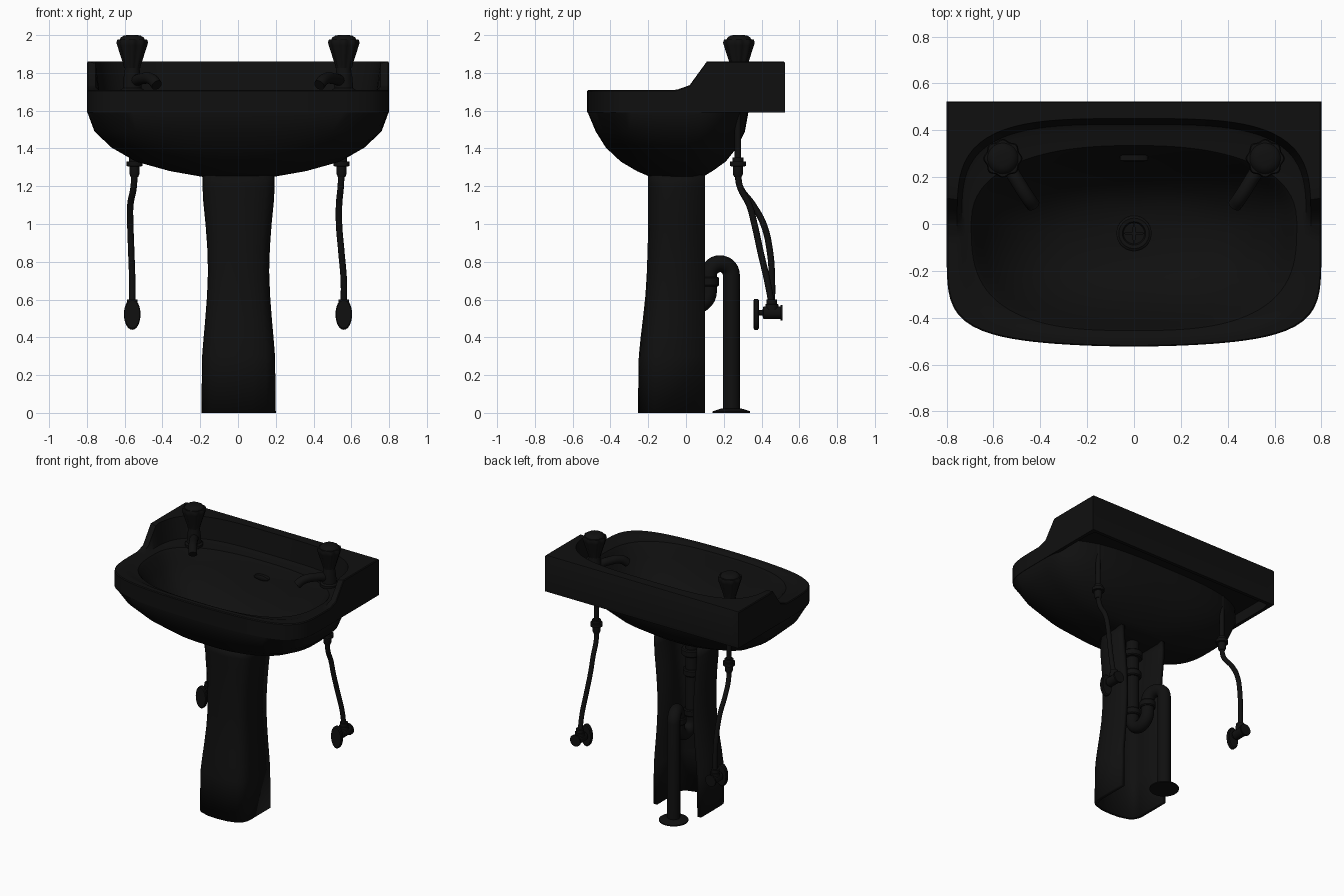
import bpy, bmesh
from math import sin, cos, pi, atan2
from mathutils import Vector, Matrix

if "Cube" in bpy.data.objects:
    bpy.data.objects.remove(bpy.data.objects["Cube"])

black = bpy.data.materials.new("black")
black.diffuse_color = (0.005, 0.005, 0.005, 1)
black.use_nodes = True
black.node_tree.nodes["Principled BSDF"].inputs["Base Color"].default_value = black.diffuse_color


def loft(name, loops, cap0=True, cap1=True, closed=True, angle=0.6, matrix=None):
    bm = bmesh.new()
    rows = [[bm.verts.new(p) for p in lp] for lp in loops]
    n = len(rows[0])
    for a, b in zip(rows, rows[1:]):
        for i in range(n if closed else n - 1):
            j = (i + 1) % n
            bm.faces.new((a[i], a[j], b[j], b[i]))
    if cap0:
        bm.faces.new(rows[0][::-1])
    if cap1:
        bm.faces.new(rows[-1])
    if matrix:
        bm.transform(matrix)
    me = bpy.data.meshes.new(name)
    bm.to_mesh(me)
    bm.free()
    me.materials.append(black)
    ob = bpy.data.objects.new(name, me)
    bpy.context.collection.objects.link(ob)
    bpy.ops.object.select_all(action='DESELECT')
    ob.select_set(True)
    bpy.context.view_layer.objects.active = ob
    bpy.ops.object.shade_smooth_by_angle(angle=angle)
    return ob


def lathe(name, profile, loc, axis='Z', n=32, flutes=0, depth=0.0, squash=(1, 1, 1)):
    # profile = (radius, height) pairs from bottom to top
    loops = []
    for r, z in profile:
        loop = []
        for i in range(n):
            t = 2 * pi * i / n
            k = r * (1 + depth * cos(flutes * t))
            loop.append((k * cos(t), k * sin(t), z))
        loops.append(loop)
    m = Matrix.Diagonal((*squash, 1))
    if axis == 'Y':
        m = Matrix.Rotation(-pi / 2, 4, 'X') @ m
    return loft(name, loops, matrix=Matrix.Translation(loc) @ m)


def tube(name, pts, r, kind='BEZIER'):
    cu = bpy.data.curves.new(name, 'CURVE')
    cu.dimensions = '3D'
    cu.bevel_depth, cu.bevel_resolution, cu.resolution_u = r, 5, 10
    cu.use_fill_caps = True
    sp = cu.splines.new(kind)
    if kind == 'BEZIER':
        sp.bezier_points.add(len(pts) - 1)
        for bp, p in zip(sp.bezier_points, pts):
            bp.co = p
            bp.handle_left_type = bp.handle_right_type = 'AUTO'
    else:
        sp.points.add(len(pts) - 1)
        for bp, p in zip(sp.points, pts):
            bp.co = (*p, 1)
        sp.use_smooth = True
    cu.materials.append(black)
    ob = bpy.data.objects.new(name, cu)
    bpy.context.collection.objects.link(ob)
    return ob


# Shared loop angles, snapped to the slab corners and the side ramp
N = 144
angles = [2 * pi * i / N for i in range(N)]
for y in (0.523, 0.11, 0.02, -0.05):
    for x in (0.8, -0.8):
        t = atan2(y, x) % (2 * pi)
        k = min(range(N), key=lambda i: abs(angles[i] - t))
        angles[k] = t


def rim_height(y):
    pts = [(-9, 1.71), (-0.05, 1.71), (0.02, 1.735), (0.11, 1.86), (9, 1.86)]
    for (y0, z0), (y1, z1) in zip(pts, pts[1:]):
        if y <= y1:
            return z0 + (z1 - z0) * (y - y0) / (y1 - y0)


def outline(a, yf, yb, nf, nb, z, y0=0.0, bow=0.0):
    # superelliptic front half (bowed forward) and back half; nb = 0 makes a square back
    loop = []
    for t in angles:
        c, s = abs(cos(t)) / a, sin(t)
        b, n = (yb - y0, nb) if s >= 0 else (y0 - yf, nf)
        front = s < 0
        s = abs(s) / b
        r = 1 / max(c, s) if n == 0 else (c ** n + s ** n) ** (-1 / n)
        x, y = r * cos(t), r * sin(t)
        if front:
            y *= 1 - bow * (x / a) ** 2
        y += y0
        loop.append((x, y, z(y) if callable(z) else z))
    return loop


# Basin: hollow slab, raised back, tap deck and bowl interior
B = 0.12
loft("basin", [
    outline(0.775, -0.495, 0.322, 5.5, 3, 1.67, bow=B),
    outline(0.775, -0.495, 0.498, 5.5, 0, 1.67, bow=B),
    outline(0.775, -0.495, 0.498, 5.5, 0, 1.59, bow=B),
    outline(0.80, -0.523, 0.523, 6, 0, 1.59, bow=B),
    outline(0.80, -0.523, 0.523, 6, 0, lambda y: rim_height(y) - 0.006, bow=B),
    outline(0.795, -0.518, 0.519, 6, 0, rim_height, bow=B),
    outline(0.755, -0.49, 0.45, 5.5, 3.6, rim_height, bow=B),
    outline(0.735, -0.478, 0.425, 5, 3.5, 1.707, bow=B),
    outline(0.72, -0.47, 0.41, 4.5, 3.4, 1.70, bow=B),
    outline(0.695, -0.455, 0.335, 3, 2.4, 1.695, bow=0.03),
    outline(0.68, -0.445, 0.32, 2.9, 2.4, 1.675, bow=0.02),
    outline(0.65, -0.42, 0.29, 2.7, 2.4, 1.60),
    outline(0.57, -0.36, 0.235, 2.5, 2.3, 1.48, -0.02),
    outline(0.45, -0.29, 0.17, 2.3, 2.2, 1.38, -0.04),
    outline(0.30, -0.21, 0.10, 2, 2, 1.32, -0.04),
    outline(0.07, -0.11, 0.03, 2, 2, 1.30, -0.04)], cap0=False)

# Bowl underside
loft("bowl_underside", [
    outline(0.19, -0.19, 0.09, 2.4, 2.4, 1.25),
    outline(0.36, -0.26, 0.14, 2.3, 2.2, 1.28),
    outline(0.54, -0.345, 0.21, 2.6, 2.3, 1.33, bow=0.03),
    outline(0.67, -0.425, 0.27, 3.2, 2.5, 1.405, bow=0.06),
    outline(0.76, -0.478, 0.312, 4.4, 2.7, 1.49, bow=0.1),
    outline(0.797, -0.52, 0.33, 6, 3, 1.59, bow=B),
    outline(0.79, -0.51, 0.33, 6, 3, 1.672, bow=B)], cap1=False)

# Drain fitting and overflow
lathe("drain_ring", [(0.075, -0.01), (0.075, 0.008), (0.065, 0.014), (0.05, 0.012), (0.045, 0.003)], (0, -0.04, 1.30))
for size in ((0.046, 0.007), (0.007, 0.046)):
    lathe("drain_bar", [(1, 0), (1, 0.009)], (0, -0.04, 1.302), n=12, squash=(*size, 1))
lathe("overflow", [(0.03, -0.02), (0.03, 0.004), (0.02, 0.008)], (0, 0.275, 1.60), 'Y', squash=(2, 0.6, -1))

# Pedestal: U-shaped column, open at the back
sections = []
for z, w, yf in ((0, 0.197, -0.255), (0.3, 0.193, -0.25), (0.4, 0.185, -0.24), (0.5, 0.176, -0.228),
                 (0.62, 0.167, -0.215), (0.75, 0.162, -0.207), (0.88, 0.166, -0.203),
                 (1.0, 0.175, -0.2), (1.12, 0.187, -0.2), (1.2, 0.191, -0.2), (1.26, 0.191, -0.2)):
    half = [(w, 0.1), (w, yf + 0.12), (0.98 * w, yf + 0.085), (0.9 * w, yf + 0.052),
            (0.75 * w, yf + 0.027), (0.4 * w, yf + 0.006)]
    side = [(x + 0.003, y, z) for x, y in half[::-1]]
    sections.append([(0.003 - x, y, z) for x, y in half] + [(0.003, yf, z)] + side)
pedestal = loft("pedestal", sections, False, False, closed=False)
solid = pedestal.modifiers.new("Thickness", 'SOLIDIFY')
solid.thickness, solid.offset = 0.03, -1

# Waste pipe: drop, trap bend, over-bend slanting sideways and floor run
px, ox = -0.02, -0.066
path = [(px, -0.04, 1.28)]
path += [(px, 0.04 - 0.08 * cos(pi * i / 14), 0.645 - 0.08 * sin(pi * i / 14)) for i in range(15)]
for i in range(15):
    k = (1 - cos(pi * i / 14)) / 2
    path.append((px + (ox - px) * k, 0.12 + 0.12 * k, 0.73 + 0.06 * sin(pi * i / 14)))
path += [(ox, 0.24, 0.0)]
tube("waste_pipe", path, 0.045, 'POLY')
lathe("floor_flange", [(0.1, 0), (0.1, 0.008), (0.07, 0.018), (0.05, 0.024)], (ox, 0.24, 0))
for y, z, r in ((0.12, 0.695, 0.055), (-0.04, 0.70, 0.055), (-0.04, 1.0, 0.06), (-0.04, 1.15, 0.07)):
    lathe("pipe_collar", [(r * 0.9, -0.025), (r, -0.018), (r, 0.018), (r * 0.9, 0.025)], (px, y, z))

# Taps, supply hoses and stop valves on both sides
for s, side in ((-1, "left"), (1, "right")):
    x = 0.56 * s
    lathe(side + "_tap_body", [(0.062, 1.69), (0.062, 1.71), (0.05, 1.72), (0.045, 1.78),
                               (0.04, 1.81), (0.035, 1.86)], (x, 0.28, 0))
    lathe(side + "_tap_handle", [(0.04, 1.825), (0.046, 1.85), (0.075, 1.945), (0.079, 1.96), (0.074, 1.978)],
          (x, 0.28, 0), n=64, flutes=8, depth=0.06)
    lathe(side + "_tap_cap", [(0.07, 1.97), (0.06, 1.988), (0.045, 1.997), (0.03, 2.0)], (x, 0.28, 0))
    tube(side + "_tap_spout", [(s * 0.55, 0.27, 1.755), (s * 0.505, 0.195, 1.77),
                               (s * 0.455, 0.115, 1.765), (s * 0.43, 0.08, 1.735)], 0.03)
    hx = 0.548 * s
    lathe(side + "_tap_tail", [(0.017, 1.33), (0.017, 1.70)], (hx, 0.275, 0), n=20)
    lathe(side + "_hose_nut", [(0.02, 1.25), (0.027, 1.265), (0.027, 1.305), (0.042, 1.306), (0.042, 1.33),
                               (0.03, 1.331), (0.03, 1.352)], (hx, 0.275, 0), n=24)
    # the two hoses sag differently: y at heights 1.1, 1.0, 0.85, 0.7
    mx, ys = (-0.57, (0.355, 0.41, 0.445, 0.455)) if s < 0 else (0.535, (0.335, 0.362, 0.395, 0.43))
    tube(side + "_hose", [(hx, 0.275, 1.29), (hx - 0.004, 0.285, 1.2), (mx, ys[0], 1.1), (mx, ys[1], 1.0),
                          ((mx + x) / 2, ys[2], 0.85), (x, ys[3], 0.7), (x, 0.455, 0.57)], 0.017)
    lathe(side + "_valve_nut", [(0.034, 0.545), (0.034, 0.575), (0.028, 0.576), (0.028, 0.60)], (x, 0.455, 0), n=24)
    lathe(side + "_valve_body", [(0.014, 0.37), (0.014, 0.405), (0.034, 0.41), (0.034, 0.50),
                                 (0.042, 0.501), (0.042, 0.512)], (x, 0, 0.53), 'Y')
    lathe(side + "_valve_handle", [(0.9, 0.357), (1, 0.363), (1, 0.38), (0.9, 0.386)], (x, 0, 0.522), 'Y',
          squash=(0.044, 0.082, 1))
